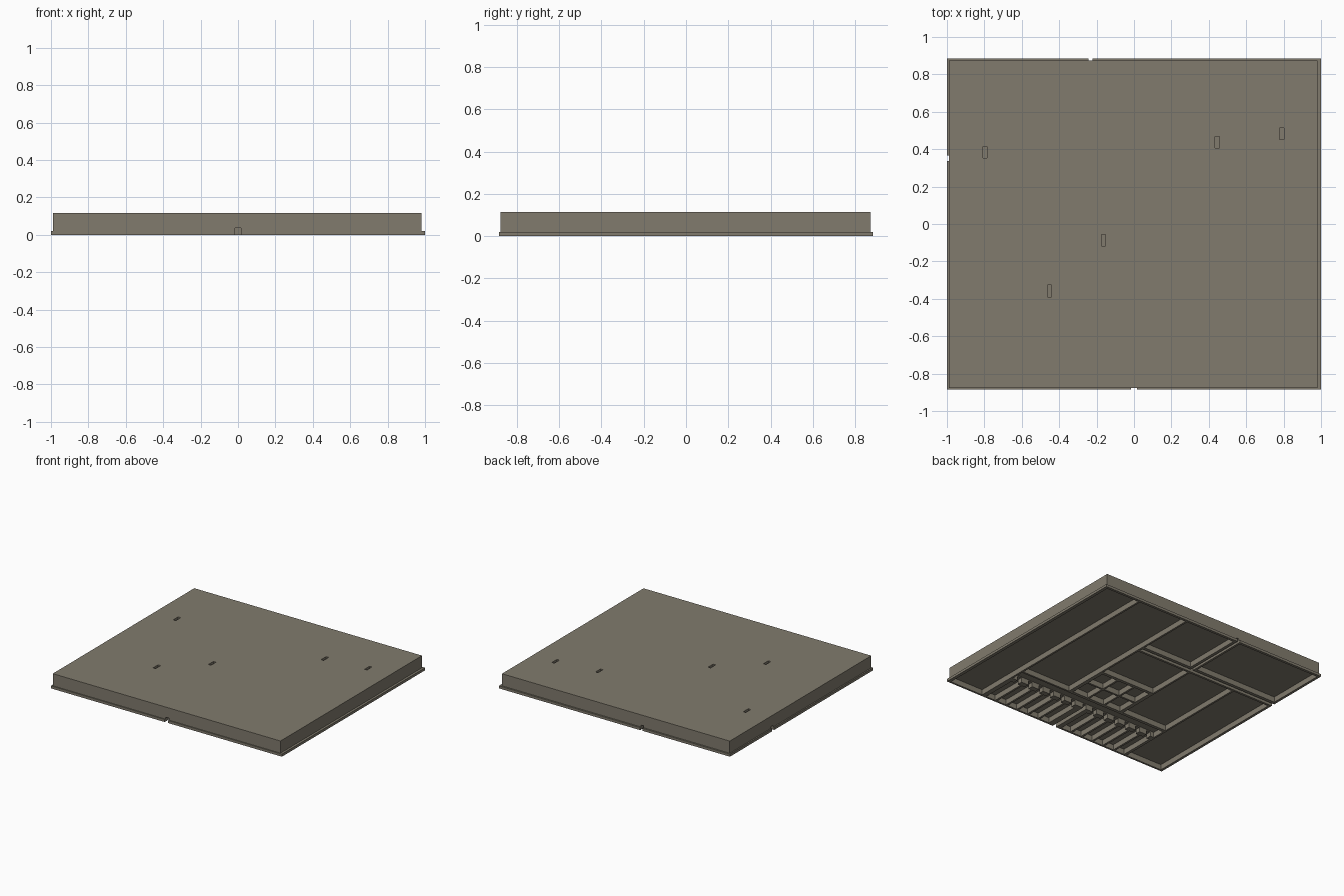
import bpy
import bmesh
from mathutils import Matrix, Vector

if "Cube" in bpy.data.objects:
    bpy.data.objects.remove(bpy.data.objects["Cube"], do_unlink=True)

stone = bpy.data.materials.new("warm_grey_stone")
stone.use_nodes = True
colour = (0.22, 0.198, 0.154, 1)
stone.diffuse_color = colour
stone.node_tree.nodes["Principled BSDF"].inputs["Base Color"].default_value = colour

ROOM = 0.042  # room height
DOOR = 0.035  # passage height


def add_box(bm, x0, x1, y0, y1, z0, z1):
    size = Vector((x1 - x0, y1 - y0, z1 - z0))
    centre = Vector((x0 + x1, y0 + y1, z0 + z1)) / 2
    bmesh.ops.create_cube(bm, size=1, matrix=Matrix.Translation(centre) @ Matrix.Diagonal(size.to_4d()))


def make_object(name, bm):
    mesh = bpy.data.meshes.new(name)
    bm.to_mesh(mesh)
    bm.free()
    mesh.materials.append(stone)
    obj = bpy.data.objects.new(name, mesh)
    bpy.context.collection.objects.link(obj)
    return obj


# Slab with a thin flange around its foot, as one stepped solid
bm = bmesh.new()
add_box(bm, -1, 1, -0.885, 0.885, 0, 0.02)
top = max(bm.faces, key=lambda f: f.calc_center_median().z)
bmesh.ops.inset_individual(bm, faces=[top], thickness=0.01)
for v in top.verts:
    v.co.x = 0.982 if v.co.x > 0 else -0.99
    v.co.y = 0.873 if v.co.y > 0 else -0.877
raised = bmesh.ops.extrude_discrete_faces(bm, faces=[top])["faces"][0]
bmesh.ops.translate(bm, verts=raised.verts, vec=(0, 0, 0.095))
block = make_object("floor_block", bm)


def carve(name, boxes):
    bm = bmesh.new()
    for box in boxes:
        add_box(bm, *box)
    cutter = make_object(name, bm)
    cutter.hide_render = True
    cutter.hide_set(True)
    cutter.display_type = 'WIRE'
    mod = block.modifiers.new(name, 'BOOLEAN')
    mod.operation = 'DIFFERENCE'
    mod.solver = 'EXACT'
    mod.use_self = True
    mod.object = cutter


# Large shallow rooms hollowed from the underside
rooms = [
    (0.685, 0.975, -0.87, 0.865),
    (0.245, 0.67, -0.43, 0.865),
    (-0.2, 0.23, 0.39, 0.865),
    (-0.98, -0.26, 0.39, 0.865),
    (-0.235, 0.23, -0.07, 0.32),
    (-0.645, -0.25, -0.42, 0.32),
    (-0.98, -0.66, -0.87, 0.32),
    (-0.645, 0.67, -0.55, -0.445),
]
# Small cells beside the front hall
for i in range(3):
    for j in range(2):
        x, y = -0.22 + i * 0.15, -0.42 + j * 0.17
        rooms.append((x, x + 0.135, y, y + 0.155))
# Row of narrow booths along the front
booths = [0.005 + i * 0.1 for i in range(-6, 7) if i]
rooms += [(x - 0.042, x + 0.042, -0.87, -0.59) for x in booths]
carve("room_cutter", [(*r, -0.05, ROOM) for r in rooms])

# Entrance passages through the flange and outer wall, then the booth doorways
passages = [
    (-0.015, 0.015, -0.95, -0.5),
    (-0.243, -0.223, 0.35, 0.95),
    (-1.05, 0.23, 0.338, 0.365),
]
passages += [(x - 0.018, x + 0.018, -0.62, -0.53) for x in booths]
carve("passage_cutter", [(*p, -0.06, DOOR) for p in passages])

# Narrow slots sunk into the top
slots = [(-0.797, 0.383), (0.445, 0.438), (0.79, 0.483), (-0.163, -0.087), (-0.452, -0.358)]
carve("slot_cutter", [(x - 0.011, x + 0.011, y - 0.031, y + 0.031, 0.095, 0.15) for x, y in slots])
